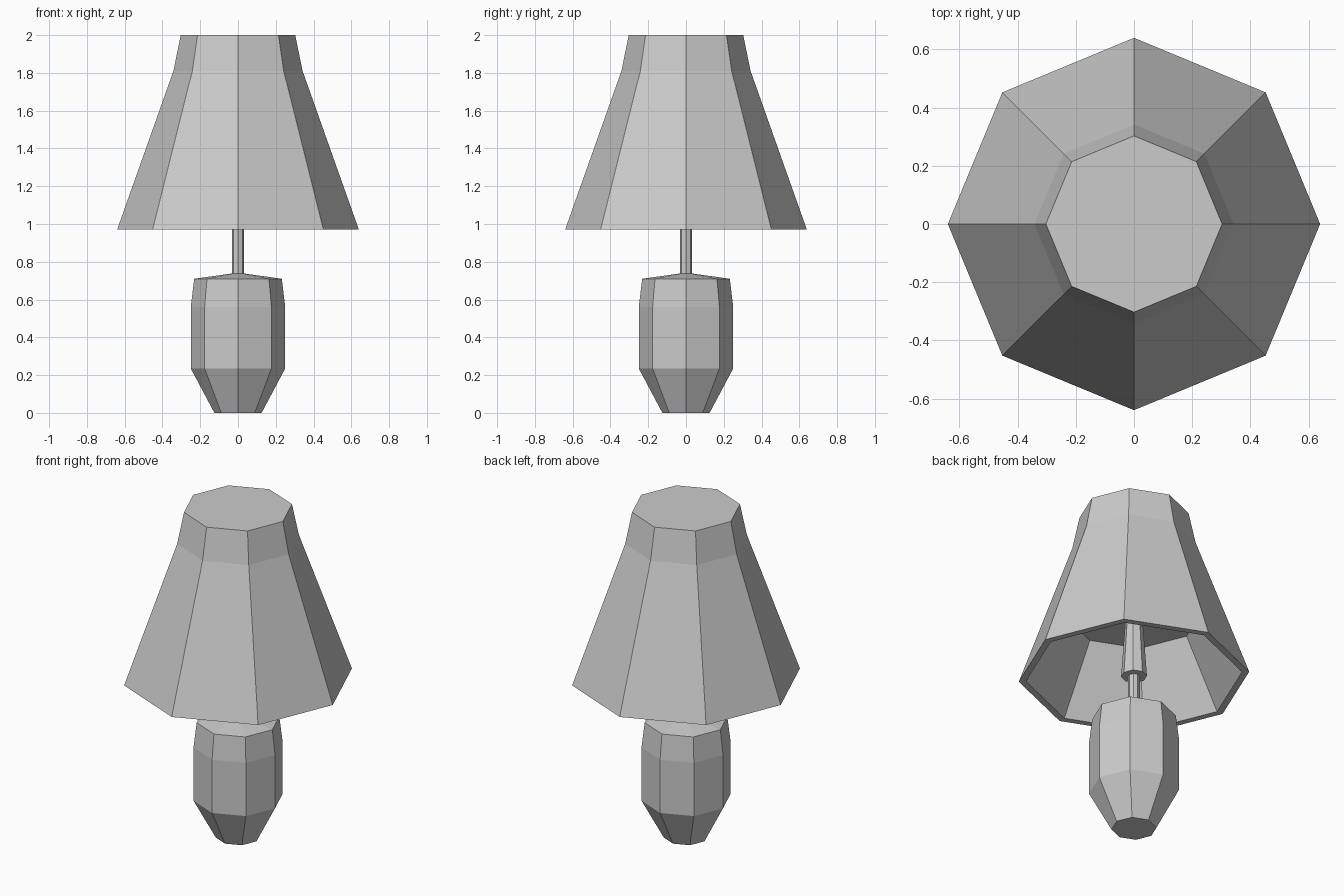
import bpy, bmesh
from math import sin, cos, pi

if "Cube" in bpy.data.objects:
    bpy.data.objects.remove(bpy.data.objects["Cube"])

SIDES = 8


def lathe(name, profile):
    """Revolve (radius, height) points into a closed, flat-faced eight-sided part."""
    bm = bmesh.new()
    rings = [[bm.verts.new((r * cos(2 * pi * i / SIDES), r * sin(2 * pi * i / SIDES), z))
              for i in range(SIDES)] for r, z in profile]
    for a, b in zip(rings, rings[1:]):
        for i in range(SIDES):
            j = (i + 1) % SIDES
            bm.faces.new((a[i], a[j], b[j], b[i]))
    # Cap both ends
    bm.faces.new(rings[0])
    bm.faces.new(rings[-1])
    bmesh.ops.recalc_face_normals(bm, faces=bm.faces)
    mesh = bpy.data.meshes.new(name)
    bm.to_mesh(mesh)
    bm.free()
    obj = bpy.data.objects.new(name, mesh)
    bpy.context.collection.objects.link(obj)
    return obj


# Vase-shaped body with its thin neck
lathe("lamp_base", [(0.125, 0), (0.25, 0.235), (0.25, 0.56), (0.232, 0.71),
                    (0.032, 0.738), (0.032, 0.975)])

# Tapered bulb holder hidden under the shade
lathe("bulb_socket", [(0.072, 0.972), (0.045, 1.37)])

# Shade: inner ceiling, inner wall, rim, outer wall, closed top
lathe("lamp_shade", [(0.38, 1.37), (0.60, 0.97), (0.64, 0.97),
                     (0.342, 1.81), (0.303, 2.0)])
